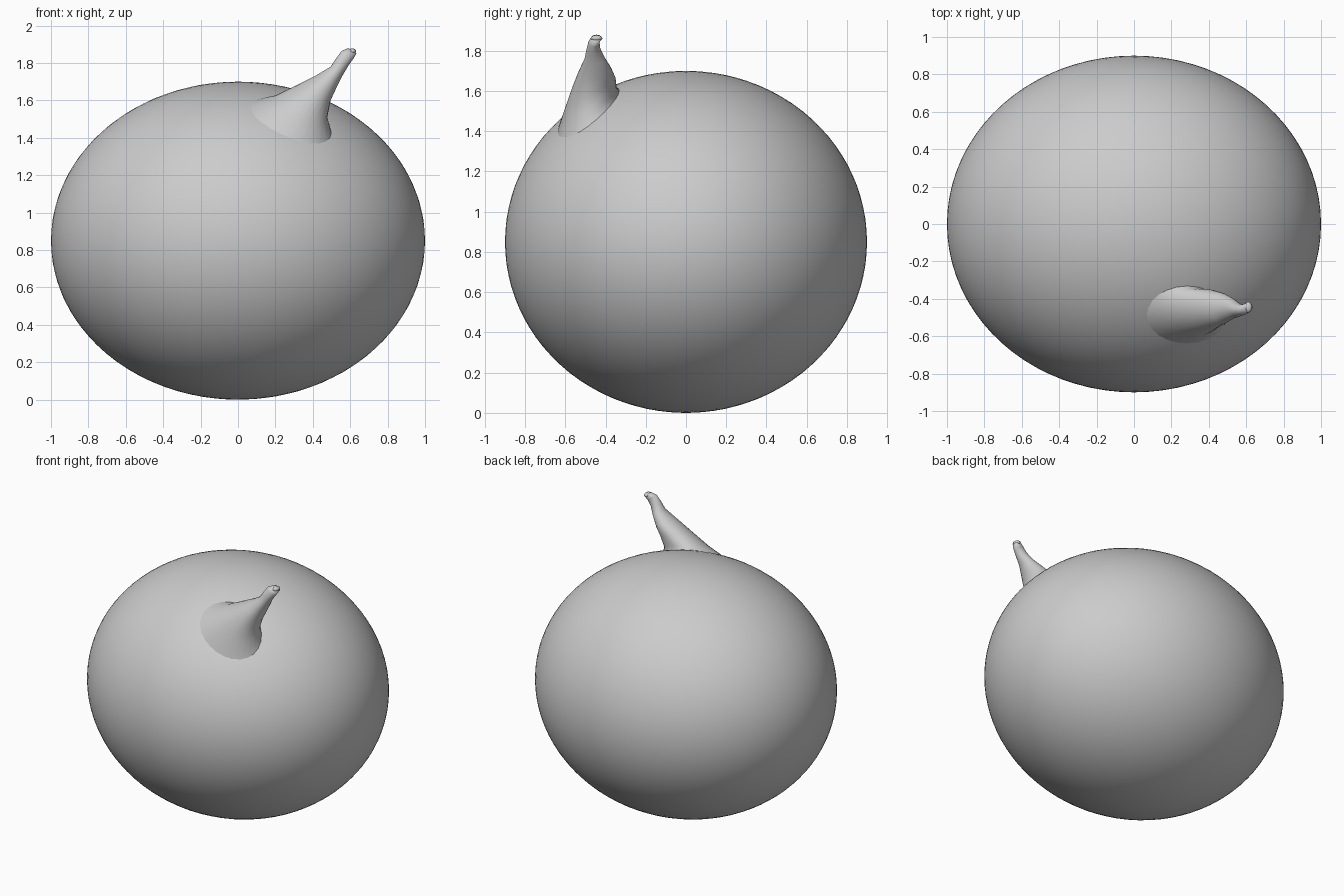
import bpy, bmesh, math
from mathutils import Vector

cube = bpy.data.objects.get("Cube")
if cube:
    bpy.data.objects.remove(cube, do_unlink=True)

RADII = Vector((1.0, 0.9, 0.85))
SIDES = 24

grey = bpy.data.materials.new("plain_grey")
grey.use_nodes = True
colour = (0.6, 0.6, 0.6, 1)
grey.diffuse_color = colour
grey.node_tree.nodes["Principled BSDF"].inputs["Base Color"].default_value = colour


def add_object(name, bm):
    mesh = bpy.data.meshes.new(name)
    bmesh.ops.recalc_face_normals(bm, faces=bm.faces)
    for face in bm.faces:
        face.smooth = True
    bm.to_mesh(mesh)
    bm.free()
    mesh.materials.append(grey)
    obj = bpy.data.objects.new(name, mesh)
    bpy.context.collection.objects.link(obj)
    return obj


def body_height(x, y):
    return RADII.z * (1 + math.sqrt(1 - (x / RADII.x) ** 2 - (y / RADII.y) ** 2))


# Body: a slightly flattened ball
bm = bmesh.new()
bmesh.ops.create_icosphere(bm, subdivisions=5, radius=1)
for v in bm.verts:
    v.co = Vector((v.co.x * RADII.x, v.co.y * RADII.y, (v.co.z + 1) * RADII.z))
add_object("body", bm)

# Stem: tilted rings, each (left x, left z, right x, right z, front y, back y, y slope)
rings = [
    (0.18, 1.605, 0.477, 1.51, -0.605, -0.345, 0.42),
    (0.31, 1.675, 0.495, 1.60, -0.568, -0.35, 0.25),
    (0.42, 1.735, 0.525, 1.665, -0.535, -0.37, 0.1),
    (0.495, 1.78, 0.56, 1.735, -0.505, -0.40, 0),
    (0.525, 1.825, 0.59, 1.785, -0.495, -0.425, 0),
    (0.555, 1.865, 0.615, 1.82, -0.485, -0.43, 0),
    (0.59, 1.88, 0.633, 1.85, -0.47, -0.42, 0),
]
bm = bmesh.new()
angles = [math.tau * i / SIDES for i in range(SIDES)]

# Flared foot lying on the body
loops = []
foot = []
for a in angles:
    x, y = 0.28 + 0.22 * math.cos(a), -0.485 + 0.155 * math.sin(a)
    foot.append(bm.verts.new((x, y, body_height(x, y) - 0.004)))
loops.append(foot)

for lx, lz, rx, rz, front, back, slope in rings:
    loop = []
    for a in angles:
        c, s = math.cos(a), math.sin(a)
        dy = (back - front) / 2 * s
        loop.append(bm.verts.new((
            (lx + rx) / 2 + (rx - lx) / 2 * c,
            (front + back) / 2 + dy,
            (lz + rz) / 2 + (rz - lz) / 2 * c + slope * dy)))
    loops.append(loop)

for low, high in zip(loops, loops[1:]):
    for i in range(SIDES):
        j = (i + 1) % SIDES
        bm.faces.new((low[i], low[j], high[j], high[i]))
bm.faces.new(loops[-1])
stem = add_object("stem", bm)

# Small curled lip at the stem tip
bm = bmesh.new()
bmesh.ops.create_icosphere(bm, subdivisions=2, radius=1)
for v in bm.verts:
    v.co = Vector((0.61 + 0.022 * v.co.x, -0.445 + 0.03 * v.co.y, 1.862 + 0.016 * v.co.z))
add_object("stem_tip", bm)
